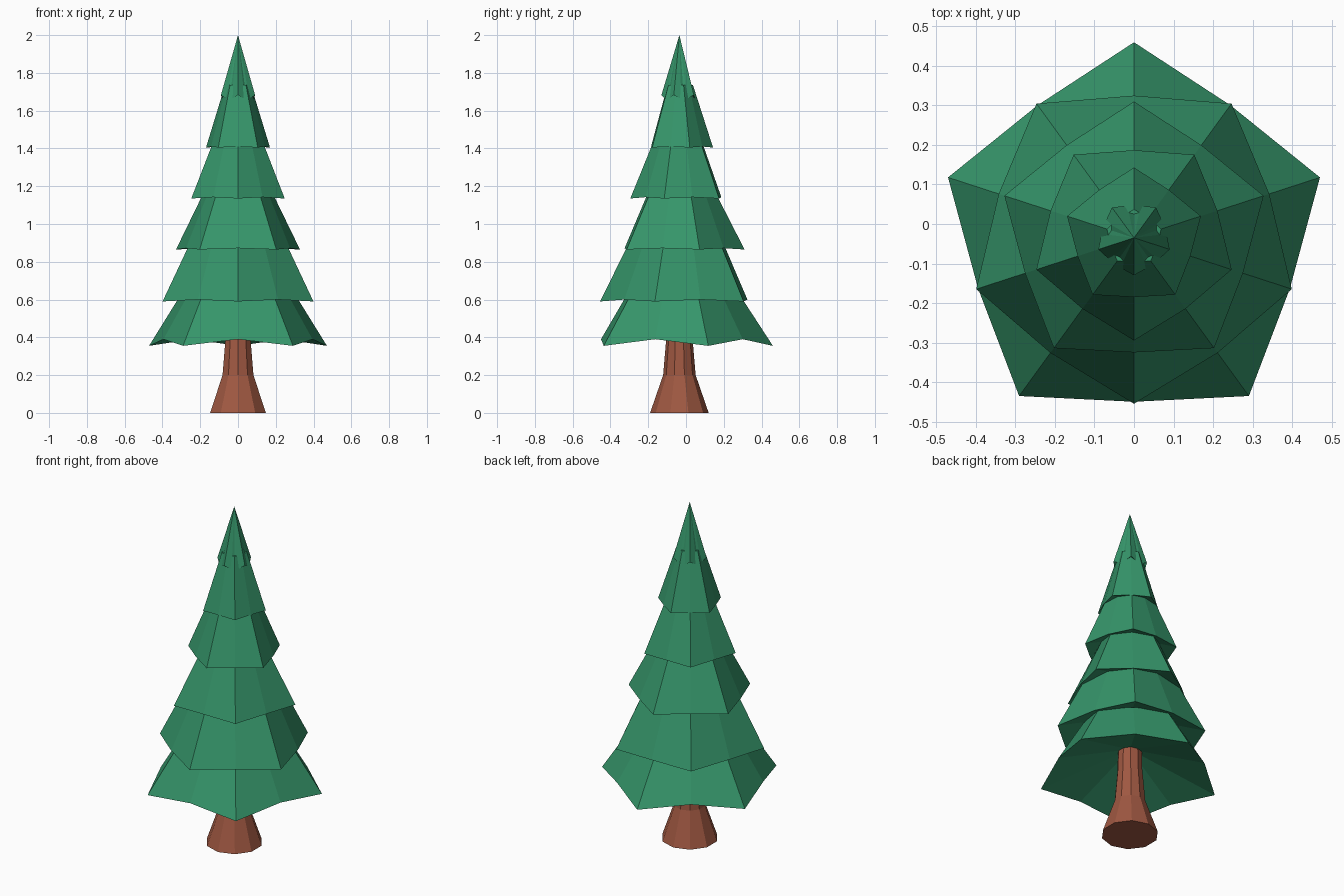
import bpy, bmesh
from math import cos, sin, pi

if "Cube" in bpy.data.objects:
    bpy.data.objects.remove(bpy.data.objects["Cube"])

CY = -0.035  # tree axis sits slightly towards the front


def material(name, rgb):
    m = bpy.data.materials.new(name)
    m.diffuse_color = (*rgb, 1)
    m.use_nodes = True
    m.node_tree.nodes["Principled BSDF"].inputs["Base Color"].default_value = m.diffuse_color
    return m


def ring(points, phase):
    """Evenly spaced ring from (radius, z) pairs."""
    n = len(points)
    return [(r * cos(phase + 2 * pi * i / n), CY + r * sin(phase + 2 * pi * i / n), z)
            for i, (r, z) in enumerate(points)]


def loft(name, rings, mat):
    """Join rings of equal length; a one-point ring closes to a tip."""
    bm = bmesh.new()
    rows = [[bm.verts.new(p) for p in r] for r in rings]
    n = max(len(r) for r in rows)
    for a, b in zip(rows, rows[1:]):
        for i in range(n):
            j = (i + 1) % n
            if len(a) == 1:
                bm.faces.new((a[0], b[j], b[i]))
            elif len(b) == 1:
                bm.faces.new((a[i], a[j], b[0]))
            else:
                bm.faces.new((a[i], a[j], b[j], b[i]))
    for end in (rows[0], rows[-1]):
        if len(end) > 1:
            bm.faces.new(end)
    bmesh.ops.recalc_face_normals(bm, faces=bm.faces)
    me = bpy.data.meshes.new(name)
    bm.to_mesh(me)
    bm.free()
    me.materials.append(mat)
    ob = bpy.data.objects.new(name, me)
    bpy.context.collection.objects.link(ob)


green = material("needles", (0.036, 0.30, 0.144))
brown = material("bark", (0.35, 0.098, 0.054))

# Flared trunk
loft("trunk", [ring([(r, z)] * 10, pi / 2)
               for r, z in ((0.155, 0), (0.086, 0.2), (0.069, 0.4), (0.065, 0.56))], brown)

# Five skirts: tip radius, tip z, mid radius, mid z, tip radius at next skirt, next skirt z
tiers = [(0.495, 0.355, 0.415, 0.39, 0.342, 0.59),
         (0.42, 0.59, 0.36, 0.60, 0.284, 0.865),
         (0.345, 0.865, 0.29, 0.872, 0.207, 1.135),
         (0.26, 1.135, 0.222, 1.142, 0.15, 1.405),
         (0.178, 1.405, 0.15, 1.41, 0.088, 1.685)]
for k, (rt, zt, rm, zm, ru, zu) in enumerate(tiers):
    phase = pi / 2 if k % 2 == 0 else -pi / 2
    t = 1 + 0.05 / (zu - zt)          # tuck the top under the next skirt
    top = rt + (ru - rt) * t
    loft(f"branch_tier_{k + 1}",
         [[(0, CY, zt + 0.36 * rt)],
          ring([(rt, zt), (rm, zm)] * 5, phase),
          ring([(top, zu + 0.05), (top * 0.87, zu + 0.05)] * 5, phase)], green)

# Jagged crown
crown = []
for k in range(5):
    a = -pi / 2 + k * 2 * pi / 5
    for da, r, z in ((0, 0.095, 1.683), (0.43, 0.083, 1.662),
                     (pi / 5, 0.067, 1.705), (2 * pi / 5 - 0.43, 0.083, 1.662)):
        crown.append((r * cos(a + da), CY + r * sin(a + da), z))
loft("crown", [[(0, CY, 1.72)], crown, [(0, CY, 2.0)]], green)
